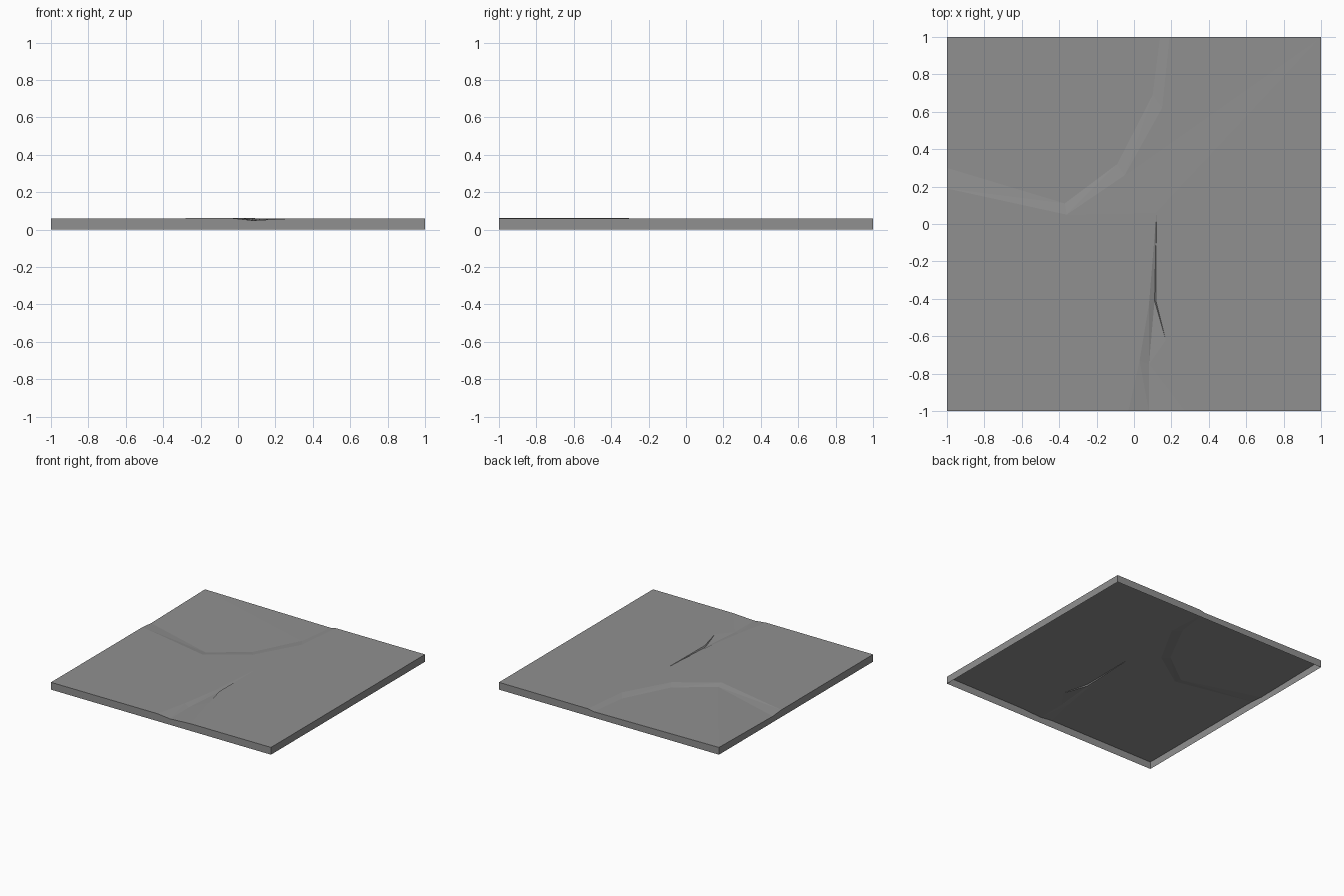
import bpy
import bmesh

cube = bpy.data.objects.get("Cube")
if cube:
    bpy.data.objects.remove(cube, do_unlink=True)

TOP, FLOOR, SEAM = 0.06, 0.049, 0.049

grey = bpy.data.materials.new("stone_grey")
grey.use_nodes = True
colour = (0.28, 0.28, 0.28, 1)
grey.diffuse_color = colour
grey.node_tree.nodes["Principled BSDF"].inputs["Base Color"].default_value = colour

bm = bmesh.new()


def line(points, z):
    """Row of vertices at one height."""
    return [bm.verts.new((x, y, z)) for x, y in points]


def face(*verts):
    """Upward-facing polygon, ignoring repeated corners."""
    unique = list(dict.fromkeys(verts))
    if len(unique) < 3:
        return
    f = bm.faces.new(unique)
    f.normal_update()
    if f.normal.z < 0:
        f.normal_flip()


def fan(centre, row):
    for a, b in zip(row, row[1:]):
        face(centre, a, b)


def strip(row_a, row_b):
    """Triangulated band between two rows."""
    for a, b, c, d in zip(row_a, row_a[1:], row_b[1:], row_b):
        face(a, b, c)
        face(a, c, d)


# Corners of the slab
front_right, front_left, back_left, back_right = line(
    [(-1, -1), (1, -1), (1, 1), (-1, 1)], TOP)

# Step around the sunken back corner
rim = line([(-1, .19), (-.36, .05), (-.05, .26), (.15, .62), (.19, 1)], TOP - 0.001)
foot = line([(-1, .3), (-.37, .11), (-.09, .32), (.1, .69), (.14, 1)], FLOOR)

# Crack opening from a point toward the front edge
tip = line([(.12, .06)], TOP)
ridge = tip + line([(.08, -.43), (.03, -.73), (-.03, -1)], TOP + 0.001)
floor = tip + line([(.11, -.41), (.08, -.75), (.08, -1)], FLOOR)
bank = tip + line([(.117, -.41), (.17, -.62), (.27, -1)], TOP - 0.001)

# Top surface
strip(rim, foot)
strip(ridge, floor)
strip(floor, bank)
fan(back_right, foot)
fan(front_right, rim[:2] + ridge[1:])
fan(rim[1], [rim[2], tip[0], ridge[1]])
fan(back_left, rim[:1:-1] + tip + [front_left])
fan(front_left, bank)

# Side walls in two courses, open underneath
for height in (SEAM, 0):
    edges = [e for e in bm.edges if e.is_boundary]
    skirt = bmesh.ops.extrude_edge_only(bm, edges=edges)["geom"]
    for v in skirt:
        if isinstance(v, bmesh.types.BMVert):
            v.co.z = height

bmesh.ops.recalc_face_normals(bm, faces=bm.faces)
bm.faces.ensure_lookup_table()
if bm.faces[0].normal.z < 0:
    bmesh.ops.reverse_faces(bm, faces=bm.faces)

mesh = bpy.data.meshes.new("cracked_slab")
bm.to_mesh(mesh)
bm.free()
mesh.materials.append(grey)
slab = bpy.data.objects.new("cracked_slab", mesh)
bpy.context.collection.objects.link(slab)
